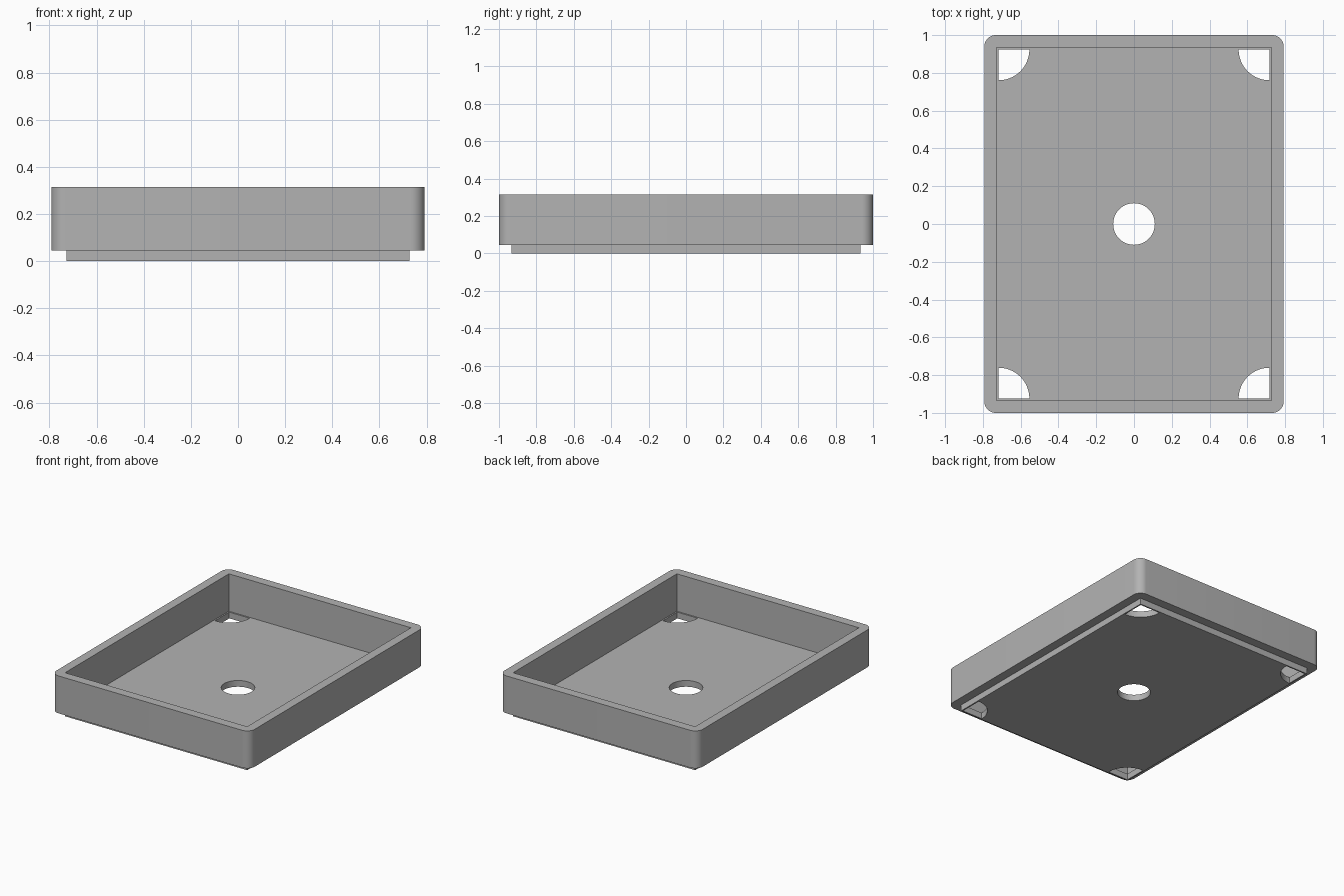
import bpy, bmesh
from math import sin, cos, pi

old = bpy.data.objects.get("Cube")
if old:
    bpy.data.objects.remove(old, do_unlink=True)

grey = bpy.data.materials.new("mid grey")
grey.use_nodes = True
colour = (0.45, 0.45, 0.45, 1)
grey.diffuse_color = colour
grey.node_tree.nodes["Principled BSDF"].inputs["Base Color"].default_value = colour

HALF_X, HALF_Y, HEIGHT = 0.792, 1.0, 0.315
IN_X, IN_Y, FLOOR = 0.727, 0.934, 0.045
LIP = 0.01


def arc(cx, cy, r, start, sweep, steps):
    return [(cx + r * cos(start + sweep * i / steps),
             cy + r * sin(start + sweep * i / steps)) for i in range(steps + 1)]


def rectangle(hx, hy):
    return [(hx, hy), (-hx, hy), (-hx, -hy), (hx, -hy)]


def rounded_rectangle(hx, hy, r):
    points = []
    for i, (sx, sy) in enumerate([(1, 1), (-1, 1), (-1, -1), (1, -1)]):
        points += arc(sx * (hx - r), sy * (hy - r), r, i * pi / 2, pi / 2, 12)
    return points


def slab(name, outlines, bottom, top):
    """Fill the first outline, leave the others open as holes, and extrude."""
    bm = bmesh.new()
    for outline in outlines:
        verts = [bm.verts.new((x, y, bottom)) for x, y in outline]
        for a, b in zip(verts, verts[1:] + verts[:1]):
            bm.edges.new((a, b))
    bmesh.ops.triangle_fill(bm, edges=bm.edges[:], use_beauty=True, normal=(0, 0, 1))
    grown = bmesh.ops.extrude_face_region(bm, geom=bm.faces[:], use_keep_orig=True)
    bmesh.ops.translate(bm, vec=(0, 0, top - bottom),
                        verts=[g for g in grown["geom"] if isinstance(g, bmesh.types.BMVert)])
    bmesh.ops.recalc_face_normals(bm, faces=bm.faces[:])
    mesh = bpy.data.meshes.new(name)
    bm.to_mesh(mesh)
    bm.free()
    mesh.materials.append(grey)
    obj = bpy.data.objects.new(name, mesh)
    bpy.context.collection.objects.link(obj)
    bpy.ops.object.select_all(action="DESELECT")
    obj.select_set(True)
    bpy.context.view_layer.objects.active = obj
    bpy.ops.object.shade_smooth_by_angle(angle=pi / 6)
    return obj


# Wall frame with rounded outer corners and a square cavity
slab("wall_frame", [rounded_rectangle(HALF_X, HALF_Y, 0.06), rectangle(IN_X, IN_Y)],
     FLOOR, HEIGHT)

# Floor plate with a round centre hole and a quarter-round hole in each corner
holes = [arc(0, 0, 0.11, 0, 2 * pi, 64)[:-1]]
for i, (sx, sy) in enumerate([(1, 1), (-1, 1), (-1, -1), (1, -1)]):
    cx, cy = sx * (IN_X - LIP), sy * (IN_Y - LIP)
    holes.append([(cx, cy)] + arc(cx, cy, 0.163, pi + i * pi / 2, pi / 2, 20))
slab("floor_plate", [rectangle(IN_X, IN_Y)] + holes, 0, FLOOR)
